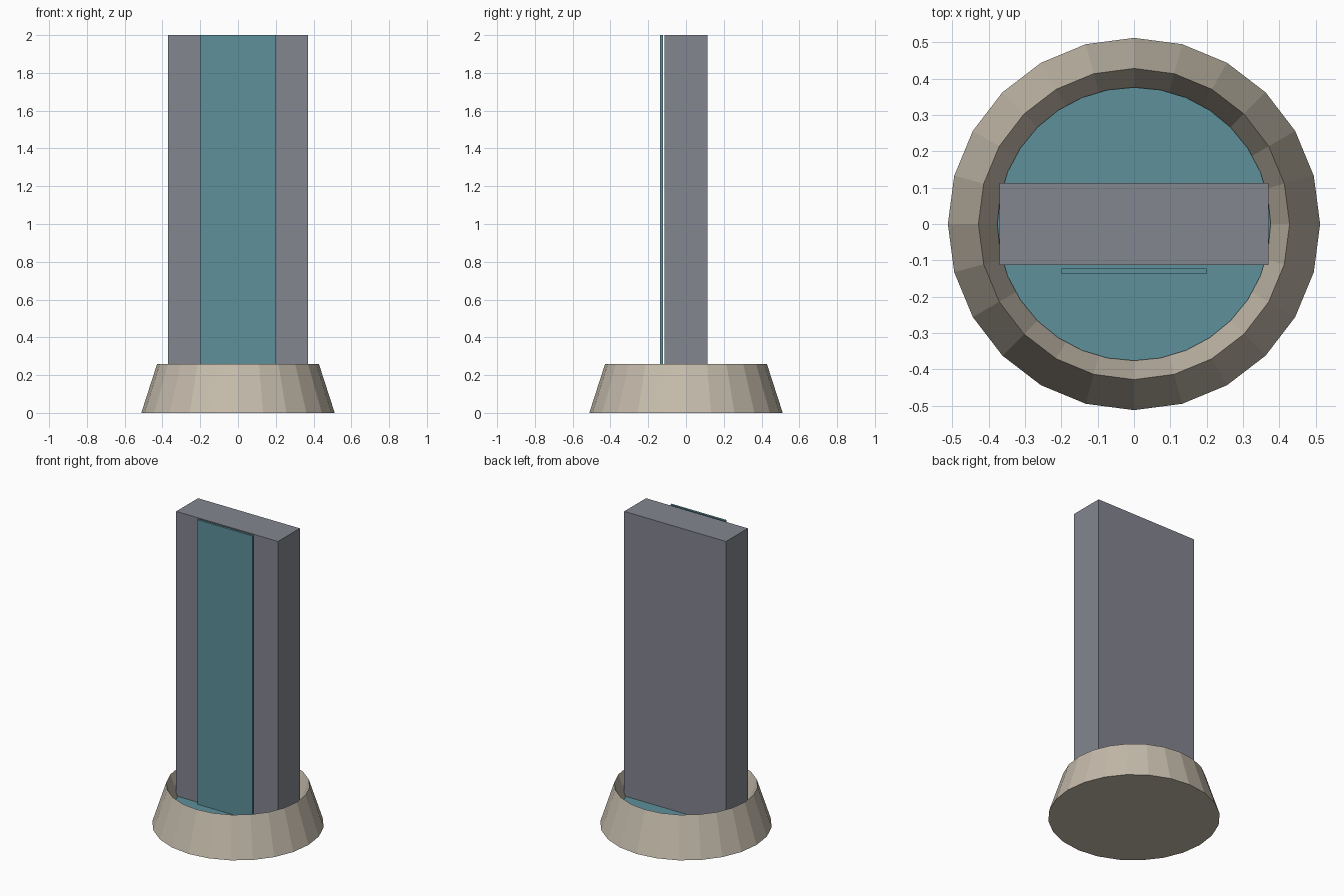
import bpy
import bmesh
from math import pi

cube = bpy.data.objects.get("Cube")
if cube:
    bpy.data.objects.remove(cube, do_unlink=True)


def material(name, rgb):
    m = bpy.data.materials.new(name)
    m.use_nodes = True
    m.diffuse_color = (*rgb, 1)
    m.node_tree.nodes["Principled BSDF"].inputs["Base Color"].default_value = (*rgb, 1)
    return m


def finish(bm, name, mat):
    bmesh.ops.recalc_face_normals(bm, faces=bm.faces)
    mesh = bpy.data.meshes.new(name)
    bm.to_mesh(mesh)
    bm.free()
    mesh.materials.append(mat)
    obj = bpy.data.objects.new(name, mesh)
    bpy.context.collection.objects.link(obj)
    return obj


def box(name, low, high, mat):
    bm = bmesh.new()
    bmesh.ops.create_cube(bm, size=1)
    for v in bm.verts:
        v.co = [(a + b) / 2 + c * (b - a) for a, b, c in zip(low, high, v.co)]
    return finish(bm, name, mat)


def lathe(name, profile, sides, mat):
    bm = bmesh.new()
    pts = [bm.verts.new((r, 0, z)) for r, z in profile]
    edges = [bm.edges.new(pair) for pair in zip(pts, pts[1:])]
    bmesh.ops.spin(bm, geom=pts + edges, axis=(0, 0, 1), cent=(0, 0, 0),
                   angle=2 * pi, steps=sides, use_duplicate=False)
    bmesh.ops.remove_doubles(bm, verts=bm.verts, dist=0.0005)
    # Cap the open first and last rings
    bmesh.ops.holes_fill(bm, edges=[e for e in bm.edges if e.is_boundary], sides=0)
    return finish(bm, name, mat)


stone = material("warm stone", (0.56, 0.50, 0.41))
slate = material("slate grey", (0.23, 0.24, 0.28))
water = material("teal water", (0.11, 0.28, 0.33))

# Round basin with a sharp rim, and the water inside it
lathe("basin", [(0.512, 0), (0.428, 0.26), (0.37, 0.1)], 24, stone)
lathe("water_surface", [(0.376, 0.12), (0.376, 0.13)], 32, water)

# Upright slab with a sheet of falling water in front
box("slab", (-0.37, -0.113, 0.1), (0.37, 0.113, 2), slate)
box("water_sheet", (-0.2, -0.137, 0.12), (0.2, -0.123, 2), water)
